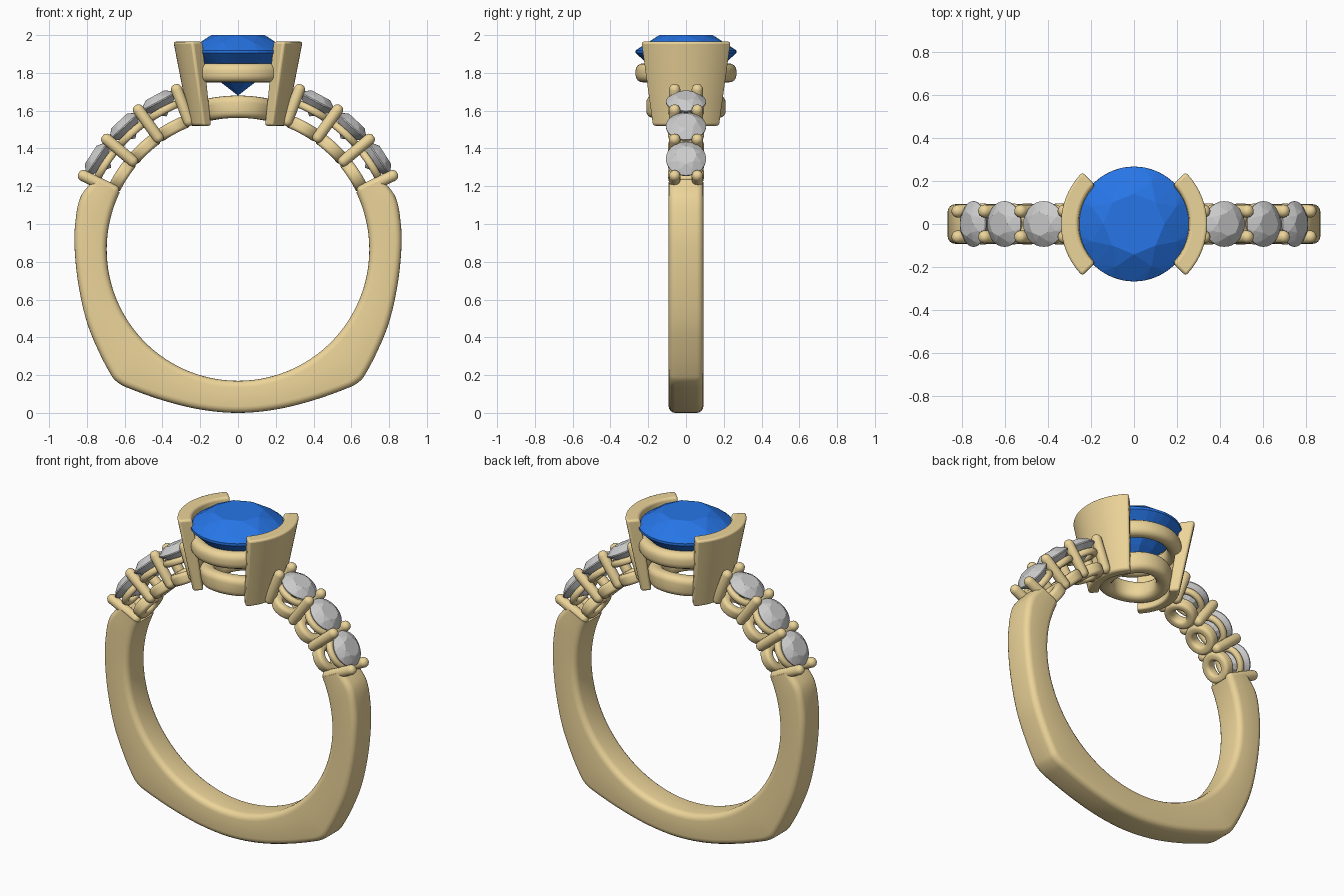
import bpy, bmesh
from math import sin, cos, pi, radians, degrees, atan2
from mathutils import Vector, Matrix

if "Cube" in bpy.data.objects:
    bpy.data.objects.remove(bpy.data.objects["Cube"])

CZ, R_IN = 0.865, 0.695          # finger hole centre height and radius


def material(name, rgb):
    m = bpy.data.materials.new(name)
    m.diffuse_color = (*rgb, 1)
    m.use_nodes = True
    m.node_tree.nodes["Principled BSDF"].inputs["Base Color"].default_value = m.diffuse_color
    return m


gold = material("gold", (0.84, 0.66, 0.32))
blue = material("blue_gem", (0.02, 0.18, 0.80))


def finish(name, bm, mat=None, smooth=None):
    bmesh.ops.recalc_face_normals(bm, faces=bm.faces)
    me = bpy.data.meshes.new(name)
    bm.to_mesh(me)
    bm.free()
    ob = bpy.data.objects.new(name, me)
    bpy.context.collection.objects.link(ob)
    if mat:
        me.materials.append(mat)
    if smooth:
        bpy.ops.object.select_all(action='DESELECT')
        ob.select_set(True)
        bpy.context.view_layer.objects.active = ob
        bpy.ops.object.shade_smooth_by_angle(angle=radians(smooth))
    return ob


def loft(name, sections, closed=False, smooth=40):
    """Skin a row of closed cross-sections; cap the ends unless closed."""
    bm = bmesh.new()
    rows = [[bm.verts.new(p) for p in s] for s in sections]
    pairs = list(zip(rows, rows[1:] + rows[:1]))
    for a, b in pairs if closed else pairs[:-1]:
        for i in range(len(a)):
            j = (i + 1) % len(a)
            bm.faces.new((a[i], a[j], b[j], b[i]))
    if not closed:
        bm.faces.new(rows[0])
        bm.faces.new(rows[-1])
    return finish(name, bm, gold, smooth)


def rounded_rect(x0, x1, y0, y1, r, n=5):
    pts = []
    for k, (cx, cy) in enumerate([(x1 - r, y1 - r), (x0 + r, y1 - r), (x0 + r, y0 + r), (x1 - r, y0 + r)]):
        for i in range(n):
            t = pi / 2 * (k + i / (n - 1))
            pts.append((cx + r * cos(t), cy + r * sin(t)))
    return pts


def on_band(angle, u, y, r):
    """Point at radius r on the ring, bent by u along its curve."""
    a = radians(angle) + u / 0.75
    return (r * cos(a), y, CZ + r * sin(a))


def radial_frame(angle):
    """Matrix whose local z points outward from the finger hole."""
    a = radians(angle)
    out, y = Vector((cos(a), 0, sin(a))), Vector((0, 1, 0))
    x = y.cross(out)
    m = Matrix((x, y, out)).transposed().to_4x4()
    m.translation = (0, 0, CZ)
    return m


def collet(name, angle, r0, r1, z0, z1, bevel, n=40):
    """Round setting ring bent to the curve of the band."""
    prof = rounded_rect(r0, r1, z0, z1, bevel)
    loft(name, [[on_band(angle, p * cos(2 * pi * i / n), p * sin(2 * pi * i / n), q) for p, q in prof]
                for i in range(n)], closed=True)


def gem(name, rad, table, girdle, culet, mat=None, frame=Matrix()):
    """Faceted round cut as the convex hull of its corner rings."""
    bm = bmesh.new()
    up, down = table - girdle, girdle - culet
    for n, r, z, off in [(8, 0.53, table, 0), (8, 0.80, girdle + 0.56 * up, 0.5),
                         (32, 1, girdle + 0.08 * up, 0), (32, 1, girdle - 0.08 * up, 0),
                         (8, 0.45, girdle - 0.63 * down, 0.5), (1, 0, culet, 0)]:
        for i in range(n):
            t = 2 * pi * (i + off) / n
            bm.verts.new((rad * r * cos(t), rad * r * sin(t), z))
    bmesh.ops.convex_hull(bm, input=bm.verts)
    bm.transform(frame)
    finish(name, bm, mat)


# Shank: outer outline with squared-off lower shoulders, swept around the hole
half = [(0.765, 1.235), (0.835, 1.14), (0.862, 1.0), (0.865, 0.87), (0.845, 0.68), (0.80, 0.48), (0.735, 0.32),
        (0.665, 0.19), (0.635, 0.16), (0.59, 0.135), (0.40, 0.067), (0.20, 0.018), (0, 0.0)]
outline = [Vector(p) for p in half + [(-x, z) for x, z in half[-2::-1]]]
path = []
for i in range(len(outline) - 1):
    p0, p1 = outline[max(i - 1, 0)], outline[i]
    p2, p3 = outline[i + 1], outline[min(i + 2, len(outline) - 1)]
    m = (p2 - p1).length
    t1 = (p2 - p0) / max((p2 - p1).length + (p1 - p0).length, 1e-6) * m
    t2 = (p3 - p1) / ((p3 - p2).length + m) * m
    for k in range(6):
        t = k / 6
        path.append(p1 * (2*t**3 - 3*t**2 + 1) + t1 * (t**3 - 2*t**2 + t) + p2 * (3*t**2 - 2*t**3) + t2 * (t**3 - t**2))
path.append(outline[-1])
sections = []
for p in path:
    d = p - Vector((0, CZ))
    a, r = degrees(atan2(d.y, d.x)), d.length
    sections.append([on_band(a, 0, y, q) for q, y in rounded_rect(R_IN, r, -0.092, 0.092, 0.035)])
loft("shank", sections)

# Shoulder settings on both sides
STEP, FIRST = 14.5, 25.5
for side in ("right", "left"):
    def ang(a):
        return a if side == "right" else 180 - a
    # Paired round-ended prongs
    for k in range(4):
        f = radial_frame(ang(FIRST + STEP * k))
        for y in (-0.06, 0.06):
            rows, pr = [], 0.03
            prof = [(pr * sin(t * pi / 10), 0.70 + pr * (1 - cos(t * pi / 10))) for t in range(1, 6)]
            prof += [(p, 0.70 + 0.937 - q) for p, q in prof[::-1]]
            for p, q in prof:
                rows.append([f @ Vector((p * cos(i * pi / 8), y + p * sin(i * pi / 8), q)) for i in range(16)])
            loft(f"{side}_prong_{k}_{'front' if y < 0 else 'back'}", rows)
    # Stones with a lower and an upper collet
    for k in range(3):
        a = ang(FIRST + STEP * (k + 0.5))
        gem(f"{side}_side_stone_{k}", 0.106, 0.927, 0.887, 0.80, None, radial_frame(a))
        collet(f"{side}_lower_collet_{k}", a, 0.042, 0.096, 0.697, 0.765, 0.02)
        collet(f"{side}_upper_collet_{k}", a, 0.06, 0.096, 0.815, 0.855, 0.017)

# Centre stone
gem("centre_stone", 0.267, 2.0, 1.912, 1.68, blue)

# Centre basket: lower ring follows the finger, upper ring is flat
collet("basket_lower_ring", 90, 0.125, 0.21, 0.697, 0.815, 0.035, 64)
prof = rounded_rect(0.185, 0.267, 1.75, 1.85, 0.038)
loft("basket_upper_ring", [[(p * cos(2 * pi * i / 64), p * sin(2 * pi * i / 64), q) for p, q in prof]
                           for i in range(64)], closed=True)

# Two flared curved walls holding the centre stone
for side, base in (("right", 0), ("left", 180)):
    rows = []
    for i in range(25):
        t = radians(base - 45 + 90 * i / 24)
        rows.append([(r * cos(t), r * sin(t), z)
                     for r, z in ((0.195, 1.52), (0.255, 1.52), (0.342, 1.965), (0.26, 1.965))])
    wall = loft(f"{side}_bezel_wall", rows)
    b = wall.modifiers.new("soft_edges", 'BEVEL')
    b.width, b.segments, b.limit_method, b.angle_limit = 0.018, 3, 'ANGLE', radians(40)
